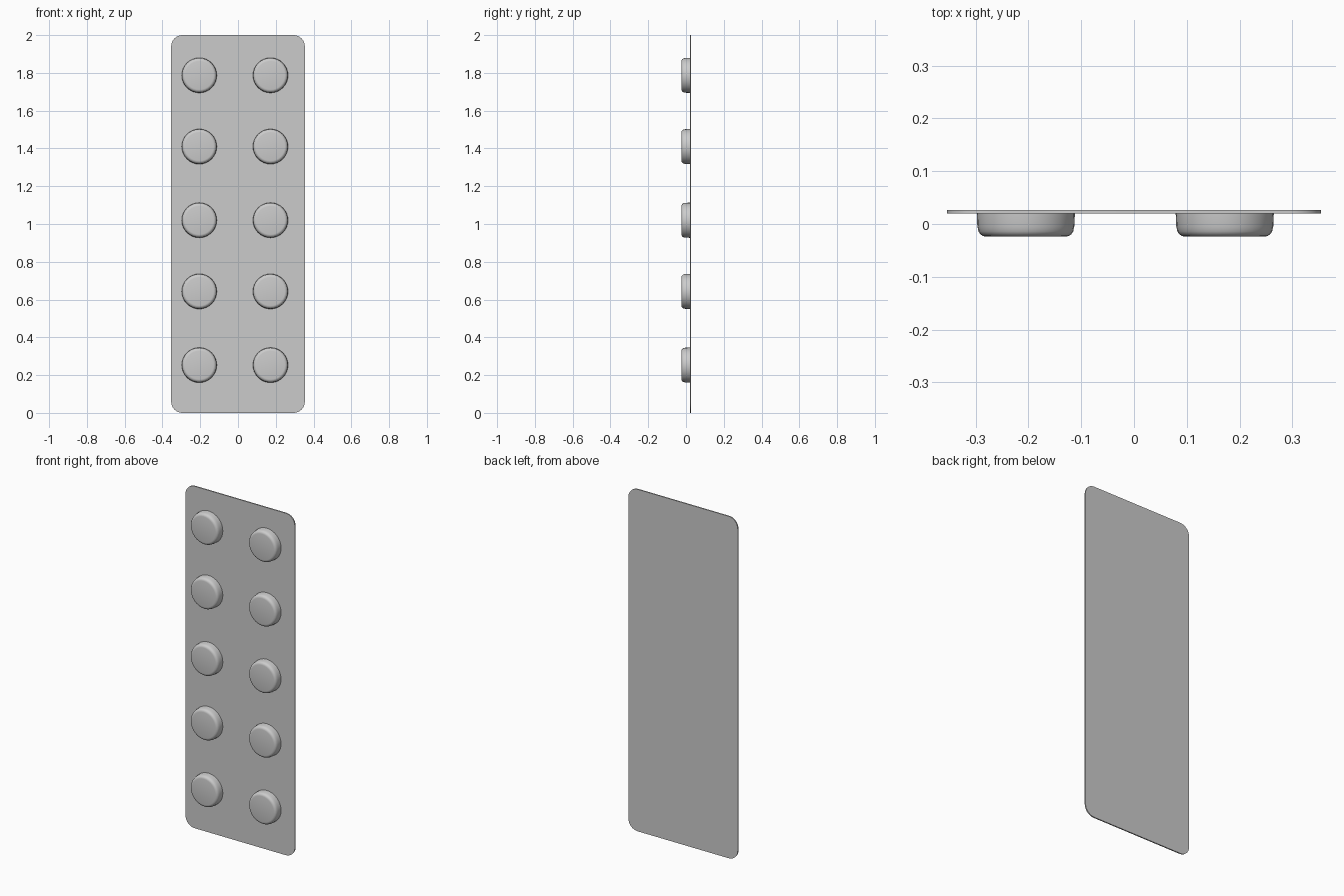
import bpy, bmesh
from math import sin, cos, pi

cube = bpy.data.objects.get("Cube")
if cube:
    bpy.data.objects.remove(cube, do_unlink=True)

grey = bpy.data.materials.new("light_grey")
grey.use_nodes = True
colour = (0.6, 0.6, 0.6, 1)
grey.diffuse_color = colour
grey.node_tree.nodes["Principled BSDF"].inputs["Base Color"].default_value = colour

FRONT, BACK = 0.02, 0.027      # faces of the backing sheet
HALF_W, HEIGHT, CORNER = 0.354, 2.0, 0.06


def finish(bm, name):
    bmesh.ops.recalc_face_normals(bm, faces=bm.faces)
    mesh = bpy.data.meshes.new(name)
    bm.to_mesh(mesh)
    bm.free()
    mesh.materials.append(grey)
    obj = bpy.data.objects.new(name, mesh)
    bpy.context.collection.objects.link(obj)
    bpy.ops.object.select_all(action="DESELECT")
    obj.select_set(True)
    bpy.context.view_layer.objects.active = obj
    bpy.ops.object.shade_smooth_by_angle(angle=pi / 6)
    return obj


# Backing sheet: rounded rectangle with a little thickness
bm = bmesh.new()
outline = []
steps = 8
for corner, (sx, sz) in enumerate([(1, 1), (-1, 1), (-1, -1), (1, -1)]):
    cx = sx * (HALF_W - CORNER)
    cz = HEIGHT / 2 + sz * (HEIGHT / 2 - CORNER)
    for i in range(steps + 1):
        a = (corner + i / steps) * pi / 2
        outline.append(bm.verts.new((cx + CORNER * cos(a), FRONT, cz + CORNER * sin(a))))
face = bm.faces.new(outline)
extruded = bmesh.ops.extrude_face_region(bm, geom=[face], use_keep_orig=True)
moved = [g for g in extruded["geom"] if isinstance(g, bmesh.types.BMVert)]
bmesh.ops.translate(bm, verts=moved, vec=(0, BACK - FRONT, 0))
finish(bm, "backing_sheet")


# Blister: round pocket, slightly tapered, with a rounded front rim
def blister(name, x, z, sides=32):
    profile = [(0.093, FRONT), (0.092, -0.004)]
    rim, top = 0.016, -0.024
    for i in range(5):
        a = i / 4 * pi / 2
        profile.append((0.075 + rim * cos(a), top + rim - rim * sin(a)))
    bm = bmesh.new()
    rings = [[bm.verts.new((x + r * cos(2 * pi * k / sides), y,
                            z + r * sin(2 * pi * k / sides)))
              for k in range(sides)] for r, y in profile]
    for a, b in zip(rings, rings[1:]):
        for k in range(sides):
            n = (k + 1) % sides
            bm.faces.new((a[k], a[n], b[n], b[k]))
    bm.faces.new(rings[-1])
    finish(bm, name)


for row, z in enumerate([0.253, 0.643, 1.02, 1.41, 1.787]):
    for side, x in (("right", -0.205), ("left", 0.172)):
        blister(f"blister_{side}_{row + 1}", x, z)
